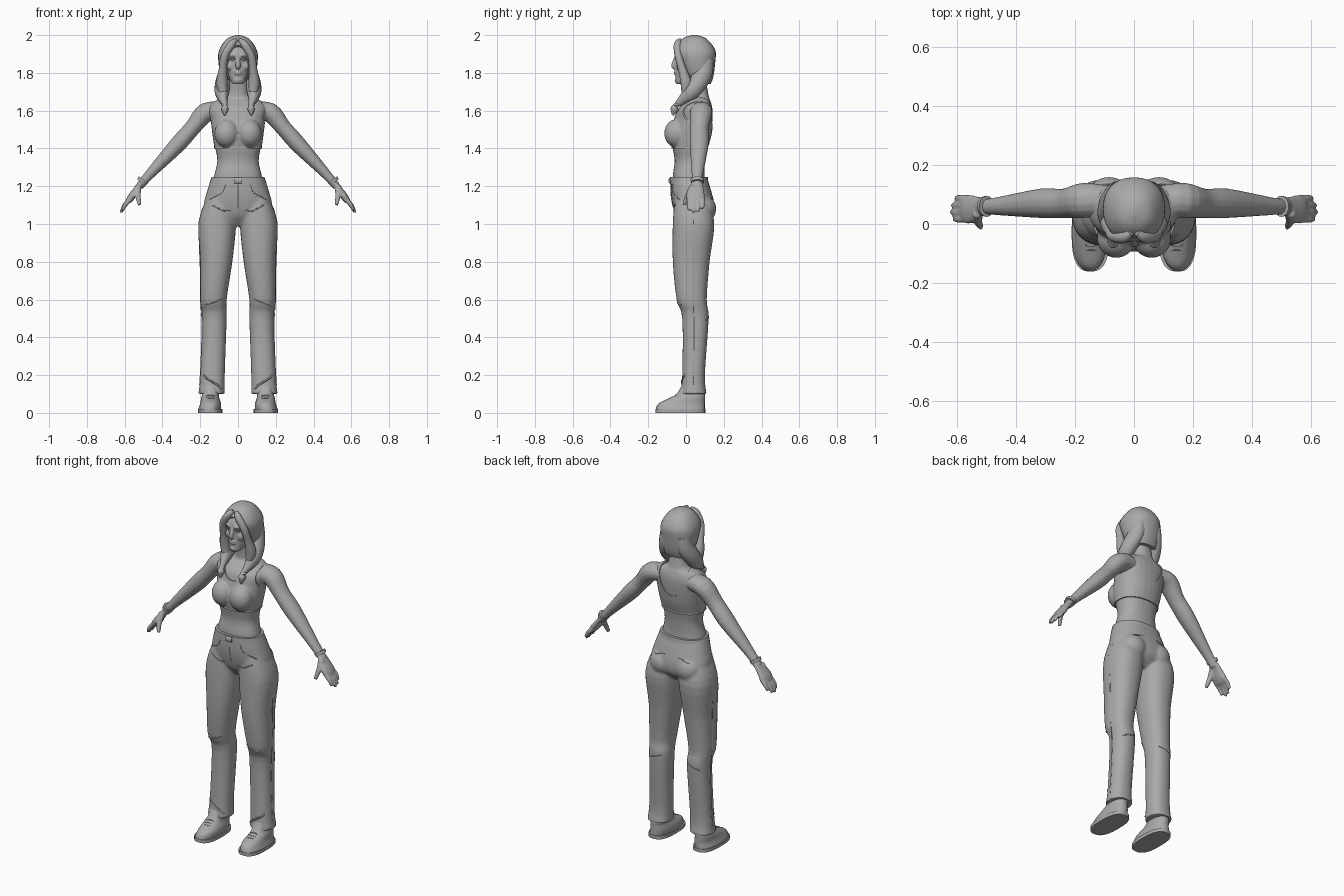
import bpy, bmesh, math
from mathutils import Vector

if "Cube" in bpy.data.objects:
    bpy.data.objects.remove(bpy.data.objects["Cube"])

RIGHT, LEFT = -1, 1
DEPTH, WIDTH = Vector((0, 1, 0)), Vector((1, 0, 0))
shade = (.4, .4, .4, 1)
grey = bpy.data.materials.new("plain_grey")
grey.use_nodes = True
grey.diffuse_color = shade
grey.node_tree.nodes["Principled BSDF"].inputs["Base Color"].default_value = shade


def finish(name, bm):
    bmesh.ops.recalc_face_normals(bm, faces=bm.faces)
    mesh = bpy.data.meshes.new(name)
    bm.to_mesh(mesh)
    bm.free()
    mesh.materials.append(grey)
    obj = bpy.data.objects.new(name, mesh)
    bpy.context.collection.objects.link(obj)
    return obj


def both(make, name, *args, **options):
    """Make a part on the right and on the left."""
    return [make("right_" + name, *args, side=RIGHT, **options),
            make("left_" + name, *args, side=LEFT, **options)]


def resample(rows, steps=4):
    """Smooth interpolation through rows of numbers."""
    rows = [Vector(row) for row in rows]
    last = len(rows) - 1
    result = []
    for i in range(last):
        start, end = rows[i], rows[i + 1]
        leave = (end - rows[max(i - 1, 0)]) / 2
        arrive = (rows[min(i + 2, last)] - start) / 2
        for step in range(steps):
            t = step / steps
            ease = t * t * (3 - 2 * t)
            result.append(start * (1 - ease) + end * ease
                          + leave * (t * (1 - t) ** 2) - arrive * (t * t * (1 - t)))
    return result + [rows[last]]


def skin(name, rings):
    bm = bmesh.new()
    loops = [[bm.verts.new(point) for point in ring] for ring in rings]
    for low, high in zip(loops, loops[1:]):
        for i in range(len(low)):
            bm.faces.new((low[i - 1], low[i], high[i], high[i - 1]))
    bm.faces.new(loops[0])
    bm.faces.new(loops[-1])
    return finish(name, bm)


def circle(count):
    return [(math.cos(math.tau * i / count), math.sin(math.tau * i / count)) for i in range(count)]


def loft(name, rows, side=LEFT, grow=0, power=.88):
    """Stack of level rings: height, inner x, outer x, front y, back y."""
    rings = []
    for z, inner, outer, front, back in resample(rows):
        ring = []
        for c, s in circle(28):
            across = math.copysign(abs(c) ** power, c) * ((outer - inner) / 2 + grow)
            along = math.copysign(abs(s) ** power, s) * ((back - front) / 2 + grow)
            ring.append((side * ((inner + outer) / 2 + across), (front + back) / 2 + along, z))
        rings.append(ring)
    return skin(name, rings)


def centred(rows):
    return [(z, -half, half, front, back) for z, half, front, back in rows]


def sweep(name, rows, ref=DEPTH, side=LEFT, flat=1, steps=4, count=14):
    """Oval tube along a path: x, y, z, radius along ref; flat scales the other radius."""
    points = resample(rows, steps)
    rings = []
    for i, point in enumerate(points):
        before, after = points[max(i - 1, 0)], points[min(i + 1, len(points) - 1)]
        tangent = (after - before).xyz.normalized()
        u = (ref - tangent * tangent.dot(ref)).normalized()
        v = tangent.cross(u) * flat
        ring = [point.xyz + (u * c + v * s) * point.w for c, s in circle(count)]
        rings.append([(q.x * side, q.y, q.z) for q in ring])
    return skin(name, rings)


def ball(name, centre, size, side=LEFT):
    bm = bmesh.new()
    bmesh.ops.create_uvsphere(bm, u_segments=28, v_segments=18, radius=1)
    for vert in bm.verts:
        vert.co = Vector(centre) + vert.co * Vector(size)
        vert.co.x *= side
    return finish(name, bm)


def activate(objs):
    bpy.ops.object.select_all(action='DESELECT')
    for obj in objs:
        obj.select_set(True)
    bpy.context.view_layer.objects.active = objs[0]


def fuse(name, objs, voxel):
    """Merge overlapping parts into one smooth skin."""
    activate(objs)
    bpy.ops.object.join()
    obj = objs[0]
    obj.name = obj.data.name = name
    merge = obj.modifiers.new("merge", 'REMESH')
    merge.mode, merge.voxel_size = 'VOXEL', voxel
    soften = obj.modifiers.new("soften", 'SMOOTH')
    soften.iterations = 3
    for modifier in ("merge", "soften"):
        bpy.ops.object.modifier_apply(modifier=modifier)
    obj.data.materials.clear()
    obj.data.materials.append(grey)
    return obj


def carve(obj, cutters):
    activate([obj])
    for cutter in cutters:
        cut = obj.modifiers.new("cut", 'BOOLEAN')
        cut.operation, cut.solver, cut.object = 'DIFFERENCE', 'EXACT', cutter
        bpy.ops.object.modifier_apply(modifier="cut")
        bpy.data.objects.remove(cutter)


def seam(name, target, path, radius=.003, side=LEFT):
    """Thin ridge laid on a surface."""
    rows, normals = [], []
    for x, y, z in resample(path):
        found, spot, normal, face = target.closest_point_on_mesh((x * side, y, z))
        rows.append((*spot, radius))
        normals.append(normal.copy())
    return sweep(name, rows, normals[0], steps=1, count=6)


# torso, bust, arms and hands
trunk = centred([(1.13, .15, -.05, .12), (1.24, .13, -.07, .1), (1.33, .11, -.06, .1),
                 (1.4, .12, -.07, .11), (1.47, .13, -.08, .13), (1.55, .14, -.06, .14),
                 (1.61, .15, -.04, .14), (1.65, .12, 0, .13), (1.68, .06, .02, .12),
                 (1.8, .05, .01, .1)])
bust = (.06, -.05, 1.48)
parts = [loft("torso", trunk)] + both(ball, "bust", bust, (.06, .06, .07))
parts += both(sweep, "arm", [(.08, .08, 1.6, .05), (.17, .08, 1.59, .06), (.24, .07, 1.51, .05),
                             (.32, .07, 1.42, .05), (.47, .06, 1.26, .03), (.52, .06, 1.2, .025)], flat=.88)
parts += both(sweep, "palm", [(.51, .06, 1.22, .03), (.56, .05, 1.15, .05), (.58, .05, 1.12, .04)], flat=.4)
for index, reach in enumerate((.85, 1, .95, .75)):
    y = .016 + .024 * index
    parts += both(sweep, "finger", [(.56, y, 1.14, .012), (.56 + .04 * reach, y, 1.14 - .04 * reach, .012),
                                    (.56 + .06 * reach, y, 1.14 - .08 * reach, .008)])
parts += both(sweep, "thumb", [(.53, .04, 1.2, .02), (.53, .01, 1.15, .015), (.52, -.01, 1.1, .01)])
body = fuse("body", parts, .006)
both(sweep, "wristband", [(.5, .06, 1.235, .036), (.51, .06, 1.22, .034)], flat=.85)

# sleeveless top with scooped neck, armholes and hem
top = fuse("tank_top", [loft("top", trunk[3:9], grow=.005)] + both(ball, "cup", bust, (.065, .065, .075)), .007)
carve(top, [ball("front_scoop", (0, -.05, 1.68), (.08, .15, .11)),
            ball("back_scoop", (0, .14, 1.66), (.09, .15, .15))]
      + both(ball, "armhole", (.21, .06, 1.61), (.09, .25, .11)))
hem_height, *hem_outline = trunk[3]
loft("top_hem", [(hem_height + rise, *hem_outline) for rise in (0, .01)], grow=.007)

# trousers
parts = [loft("pelvis", centred([(.99, .07, -.01, .09), (1.04, .15, -.05, .14), (1.1, .18, -.07, .15),
                                 (1.17, .165, -.08, .135), (1.25, .14, -.08, .11)]))]
parts += both(ball, "seat", (.085, .08, 1.08), (.08, .08, .08))
parts += both(loft, "leg", [(.1, .07, .21, -.03, .11), (.2, .07, .2, -.02, .1), (.5, .06, .19, -.02, .12),
                            (.6, .06, .2, -.05, .11), (.8, .03, .2, -.07, .125), (1, .01, .21, -.07, .15),
                            (1.13, .02, .17, -.06, .12)])
trousers = fuse("trousers", parts, .008)

# waistband, buckle, seams, pockets and folds
loft("waistband", centred([(1.21, .15, -.085, .12), (1.25, .14, -.085, .115)]))
sweep("buckle", [(-.02, -.085, 1.23, .008), (.02, -.085, 1.23, .008)], flat=2)
seam("fly", trousers, [(0, -.1, 1.21), (0, -.1, 1.08)])
both(seam, "front_pocket", trousers, [(.07, -.1, 1.21), (.1, -.1, 1.16), (.17, -.05, 1.14)])
both(seam, "hip_fold", trousers, [(.04, -.1, 1.06), (.16, -.1, 1.11)])
both(seam, "back_pocket", trousers, [(.05, .18, 1.16), (.13, .16, 1.16)])
both(seam, "side_seam", trousers, [(.23, .04, 1.1), (.23, .04, .6), (.23, .04, .15)], radius=.002)
both(seam, "knee_fold", trousers, [(.2, -.05, .56), (.07, -.05, .6)], radius=.004)
both(seam, "calf_fold", trousers, [(.2, .14, .49), (.07, .13, .52)], radius=.004)
both(seam, "cuff_fold", trousers, [(.2, -.03, .2), (.07, -.03, .13)], radius=.006)

# shoes
both(loft, "sole", [(0, .085, .21, -.16, .1), (.02, .085, .21, -.16, .1)], grow=.002, power=.75)
shoes = both(loft, "shoe", [(.02, .09, .21, -.16, .1), (.05, .09, .2, -.145, .1), (.08, .1, .195, -.085, .1),
                            (.1, .1, .19, -.05, .1), (.15, .1, .19, -.02, .09)])
for shoe, side in zip(shoes, (RIGHT, LEFT)):
    for y in (-.1, -.08, -.06):
        seam("lace", shoe, [(.12, y, .1), (.17, y, .1)], side=side)

# head and face
parts = [loft("skull", centred([(1.74, .02, -.05, 0), (1.76, .04, -.055, .04), (1.85, .067, -.053, .13),
                                (1.91, .07, -.055, .14), (1.98, .03, 0, .08)])),
         sweep("nose", [(0, -.05, 1.89, .008), (0, -.066, 1.84, .013), (0, -.055, 1.825, .01)], WIDTH),
         ball("chin", (0, -.045, 1.76), (.02, .015, .015))]
for z in (1.795, 1.806):
    parts.append(ball("lip", (0, -.055, z), (.02, .009, .006)))
parts += both(sweep, "brow", [(.01, -.053, 1.89, .008), (.03, -.052, 1.895, .008), (.05, -.035, 1.89, .008)])
parts += both(ball, "cheek", (.038, -.03, 1.835), (.02, .02, .025))
fuse("head", parts, .004)
both(ball, "eye", (.028, -.047, 1.872), (.014, .008, .006))
both(sweep, "eyelid", [(.013, -.054, 1.873, .003), (.028, -.055, 1.88, .003), (.045, -.046, 1.874, .003)])

# hair: cap cut open for the face, front locks and tied bunches
hair = loft("hair_cap", centred([(1.74, .06, .07, .13), (1.78, .09, 0, .145), (1.86, .104, -.04, .155),
                                 (1.92, .1, -.06, .155), (1.98, .06, -.02, .11), (2, .01, .03, .06)]))
carve(hair, [ball("face_opening", (0, -.09, 1.825), (.064, .1, .135))])
both(sweep, "front_lock", [(.01, -.03, 1.975, .01), (.035, -.045, 1.95, .02), (.07, -.04, 1.89, .02),
                           (.08, -.02, 1.82, .022), (.085, 0, 1.75, .03), (.08, 0, 1.7, .025)], WIDTH)
both(sweep, "hair_bunch", [(.05, .1, 1.87, .04), (.06, .09, 1.8, .045), (.08, .06, 1.74, .042),
                           (.085, .02, 1.69, .036), (.07, -.05, 1.63, .013), (.07, -.06, 1.61, .02),
                           (.07, -.07, 1.575, .004)], WIDTH, flat=1.15)
both(ball, "hair_tie", (.072, -.05, 1.632), (.018, .016, .009))

# smooth shading with sharp edges kept
activate([obj for obj in bpy.context.collection.objects
          if obj.type == 'MESH' and grey.name in obj.data.materials])
bpy.ops.object.shade_smooth_by_angle(angle=math.radians(40))
